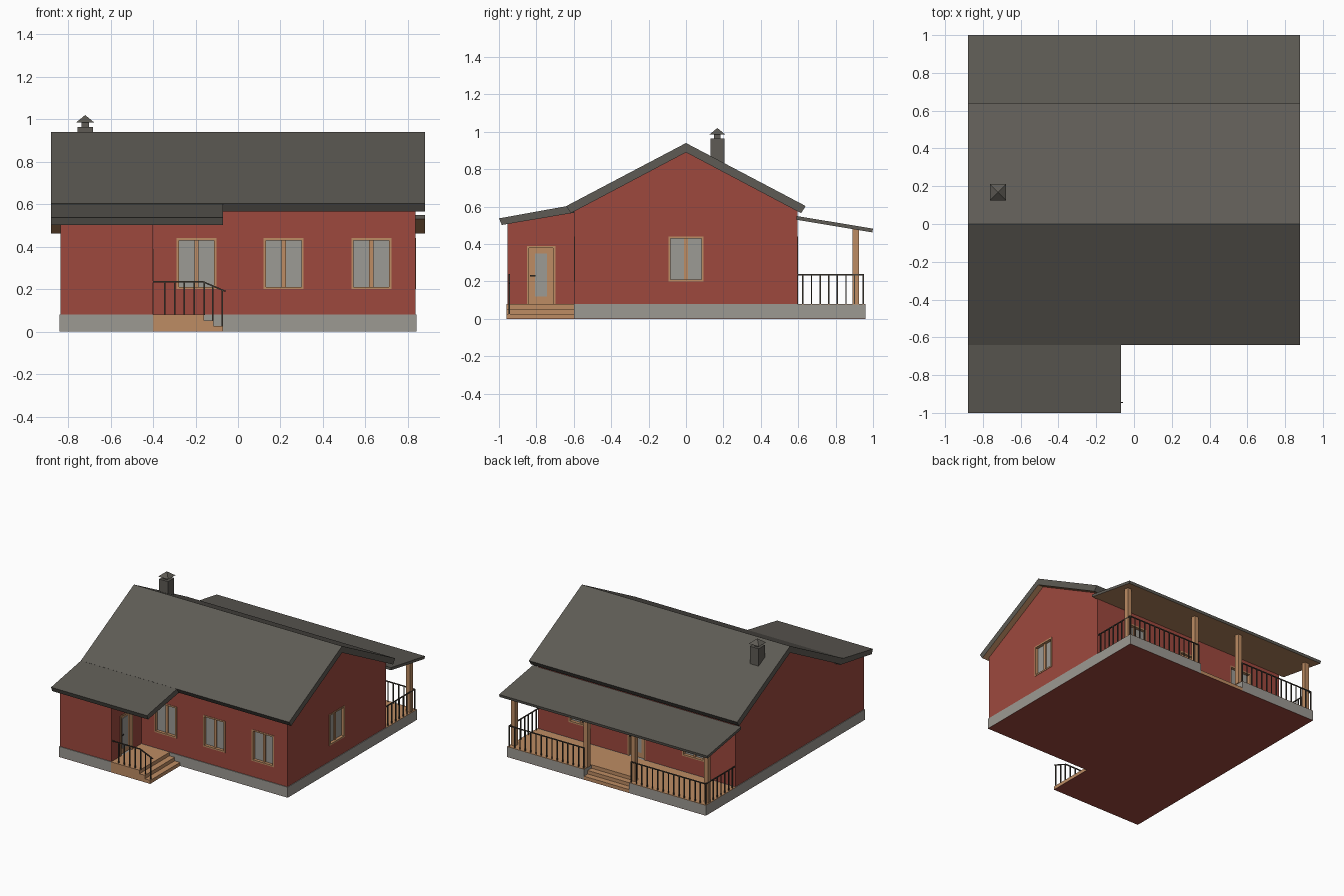
import bpy, bmesh, math
from mathutils import Matrix, Vector

if "Cube" in bpy.data.objects:
    bpy.data.objects.remove(bpy.data.objects["Cube"])


def material(name, r, g, b):
    m = bpy.data.materials.new(name)
    m.diffuse_color = (r, g, b, 1)
    m.use_nodes = True
    m.node_tree.nodes["Principled BSDF"].inputs["Base Color"].default_value = m.diffuse_color
    return m


RED = material("red_wall", 0.34, 0.066, 0.048)
STONE = material("grey_concrete", 0.335, 0.32, 0.29)
WOOD = material("tan_wood", 0.51, 0.262, 0.125)
ROOF = material("dark_roof", 0.112, 0.105, 0.09)
GLASS = material("grey_glass", 0.335, 0.325, 0.30)
METAL = material("dark_metal", 0.06, 0.05, 0.038)
I4 = Matrix.Identity(4)


def finish(name, bm, mats):
    bmesh.ops.recalc_face_normals(bm, faces=bm.faces)
    me = bpy.data.meshes.new(name)
    bm.to_mesh(me)
    bm.free()
    for m in mats:
        me.materials.append(m)
    ob = bpy.data.objects.new(name, me)
    bpy.context.collection.objects.link(ob)
    return ob


def boxes(name, items, M=I4):
    """One object from boxes given as (x0, x1, y0, y1, z0, z1, material)."""
    bm = bmesh.new()
    mats = []
    for x0, x1, y0, y1, z0, z1, mat in items:
        if mat not in mats:
            mats.append(mat)
        T = Matrix.Translation(((x0 + x1) / 2, (y0 + y1) / 2, (z0 + z1) / 2))
        S = Matrix.Diagonal((x1 - x0, y1 - y0, z1 - z0, 1))
        r = bmesh.ops.create_cube(bm, size=1, matrix=M @ T @ S)
        for f in {f for v in r["verts"] for f in v.link_faces}:
            f.material_index = mats.index(mat)
    return finish(name, bm, mats)


def prism(name, profile, x0, x1, mats):
    """Extrude a (y, z) profile along x; a second material goes on undersides."""
    bm = bmesh.new()
    a = [bm.verts.new((x0, y, z)) for y, z in profile]
    b = [bm.verts.new((x1, y, z)) for y, z in profile]
    bm.faces.new(a)
    bm.faces.new(b)
    n = len(a)
    for i in range(n):
        bm.faces.new((a[i], a[(i + 1) % n], b[(i + 1) % n], b[i]))
    bmesh.ops.recalc_face_normals(bm, faces=bm.faces)
    if len(mats) > 1:
        for f in bm.faces:
            f.material_index = int(f.normal.z < -0.83)
    return finish(name, bm, mats)


def cut(wall, box, M):
    """Sink an opening into a wall."""
    c = boxes("opening_cutter", [box + (RED,)], M)
    c.hide_render = True
    mod = wall.modifiers.new("opening", "BOOLEAN")
    mod.operation = "DIFFERENCE"
    mod.solver = "EXACT"
    mod.object = c
    bpy.context.view_layer.objects.active = wall
    bpy.ops.object.modifier_apply(modifier=mod.name)
    bpy.data.objects.remove(c)


def facing(x, y, deg):
    return Matrix.Translation((x, y, 0)) @ Matrix.Rotation(math.radians(deg), 4, "Z")


def window(name, wall, M):
    w, t, z0, z1 = 0.094, 0.011, 0.2, 0.44
    cut(wall, (-w, w, -0.02, 0.03, z0, z1), M)
    boxes(name, [(-w, w, 0.02, 0.031, z0, z1, GLASS),
                 (-w, -w + t, -0.003, 0.03, z0, z1, WOOD),
                 (w - t, w, -0.003, 0.03, z0, z1, WOOD),
                 (-w, w, -0.003, 0.03, z0, z0 + t, WOOD),
                 (-w, w, -0.003, 0.03, z1 - t, z1, WOOD),
                 (-0.01, 0.01, 0.012, 0.03, z0, z1, WOOD)], M)


def door(name, wall, M):
    cut(wall, (-0.076, 0.076, -0.02, 0.03, 0.07, 0.39), M)
    boxes(name, [(-0.076, 0.076, 0.015, 0.031, 0.075, 0.39, WOOD),
                 (-0.076, -0.064, -0.003, 0.03, 0.08, 0.39, WOOD),
                 (0.064, 0.076, -0.003, 0.03, 0.08, 0.39, WOOD),
                 (-0.076, 0.076, -0.003, 0.03, 0.378, 0.39, WOOD),
                 (-0.032, 0.032, 0.011, 0.016, 0.12, 0.35, GLASS),
                 (-0.058, -0.052, 0.0, 0.016, 0.226, 0.234, METAL),
                 (-0.058, -0.03, -0.002, 0.004, 0.226, 0.234, METAL)], M)


def railing(name, points, posts, r=0.0035):
    """Handrail through the points, with (x, y, foot z, top z) balusters."""
    bm = bmesh.new()
    runs = [(Vector(p), Vector(q)) for p, q in zip(points, points[1:])]
    runs += [(Vector((x, y, a)), Vector((x, y, b))) for x, y, a, b in posts]
    for p, q in runs:
        d = q - p
        M = (Matrix.Translation((p + q) / 2) @ d.to_track_quat("Z", "Y").to_matrix().to_4x4()
             @ Matrix.Diagonal((2 * r, 2 * r, d.length + r, 1)))
        bmesh.ops.create_cube(bm, size=1, matrix=M)
    finish(name, bm, [METAL])


# Foundation and underside
F = 0.08
boxes("foundation", [(-0.84, 0.84, -0.6, 0.6, 0.001, F, STONE),
                     (-0.84, -0.4, -0.96, -0.6, 0.001, F, STONE),
                     (-0.84, -0.19, 0.6, 0.96, 0.001, F - 0.003, STONE),
                     (0.19, 0.84, 0.6, 0.96, 0.001, F - 0.003, STONE)])
boxes("underside", [(-0.84, 0.84, -0.6, 0.96, 0, 0.002, RED),
                    (-0.84, -0.07, -0.96, -0.6, 0, 0.002, RED)])

# Front porch and back veranda, floors and steps
H = (F, F * 2 / 3, F / 3)
boxes("front_porch_steps", [(-0.4, -0.16 + 0.045 * i, -0.96, -0.6, 0.001, h, WOOD)
                            for i, h in enumerate(H)])
boxes("veranda_steps", [(-0.19, 0.19, 0.6, 0.87 + 0.045 * i, 0.001, h, WOOD)
                        for i, h in enumerate(H)])
boxes("veranda_floor", [(s - 0.325, s + 0.325, 0.6, 0.96, F - 0.003, F, WOOD)
                        for s in (-0.515, 0.515)])

# Walls
house = prism("main_walls", [(-0.595, F), (0.595, F), (0.595, 0.58), (0, 0.895),
                             (-0.595, 0.58)], -0.835, 0.835, [RED])
wing = prism("entrance_wing_walls", [(-0.955, F), (-0.594, F), (-0.594, 0.575),
                                     (-0.955, 0.51)], -0.835, -0.4, [RED])

# Windows and doors
for i, x in enumerate((-0.195, 0.215, 0.628)):
    window(f"front_window_{i + 1}", house, facing(x, -0.595, 0))
window("side_window", house, facing(0.835, 0, 90))
for i, x in enumerate((-0.48, 0.48)):
    window(f"back_window_{i + 1}", house, facing(x, 0.595, 180))
door("back_door", house, facing(0, 0.595, 180))
door("front_door", wing, facing(-0.4, -0.775, 90))

# Roofs
prism("main_roof", [(0, 0.94), (0.64, 0.603), (0.615, 0.565), (0, 0.89),
                    (-0.615, 0.565), (-0.64, 0.603)], -0.88, 0.88, [ROOF, WOOD])
prism("entrance_roof", [(-0.6, 0.612), (-0.635, 0.603), (-1, 0.537), (-0.985, 0.502),
                        (-0.6, 0.567)], -0.88, -0.07, [ROOF, WOOD])
prism("veranda_roof", [(0.59, 0.55), (1, 0.482), (0.996, 0.462), (0.59, 0.53)],
      -0.88, 0.88, [ROOF, WOOD])

# Veranda posts
boxes("veranda_posts", [(x - 0.017, x + 0.017, 0.89, 0.925, F, 0.482, WOOD)
                        for x in (-0.815, -0.2, 0.2, 0.815)])

# Railings
T = 0.235
for side, s in (("left", -1), ("right", 1)):
    posts = [(s * 0.83, 0.625 + 0.046 * i, F, T) for i in range(8)]
    posts += [(s * (0.2 + 0.045 * i), 0.947, F, T) for i in range(14)]
    railing(f"veranda_railing_{side}", [(s * 0.83, 0.597, T), (s * 0.83, 0.947, T),
                                        (s * 0.2, 0.947, T)], posts)
railing("porch_railing", [(-0.4, -0.945, T), (-0.165, -0.945, T), (-0.06, -0.945, 0.19)],
        [(-0.345 + 0.046 * i, -0.945, F, T) for i in range(4)]
        + [(-0.16, -0.945, F, 0.233), (-0.12, -0.945, H[1], 0.215), (-0.075, -0.945, H[2], 0.197)])

# Chimney with a pyramid cap
boxes("chimney", [(-0.757, -0.683, 0.13, 0.205, 0.8, 0.965, ROOF),
                  (-0.737, -0.703, 0.15, 0.185, 0.96, 0.988, ROOF)])
bm = bmesh.new()
bmesh.ops.create_cone(bm, cap_ends=True, segments=4, radius1=0.043 * math.sqrt(2), radius2=0,
                      depth=0.035, matrix=Matrix.Translation((-0.72, 0.1675, 1.0025))
                      @ Matrix.Rotation(math.pi / 4, 4, "Z"))
finish("chimney_cap", bm, [ROOF])
